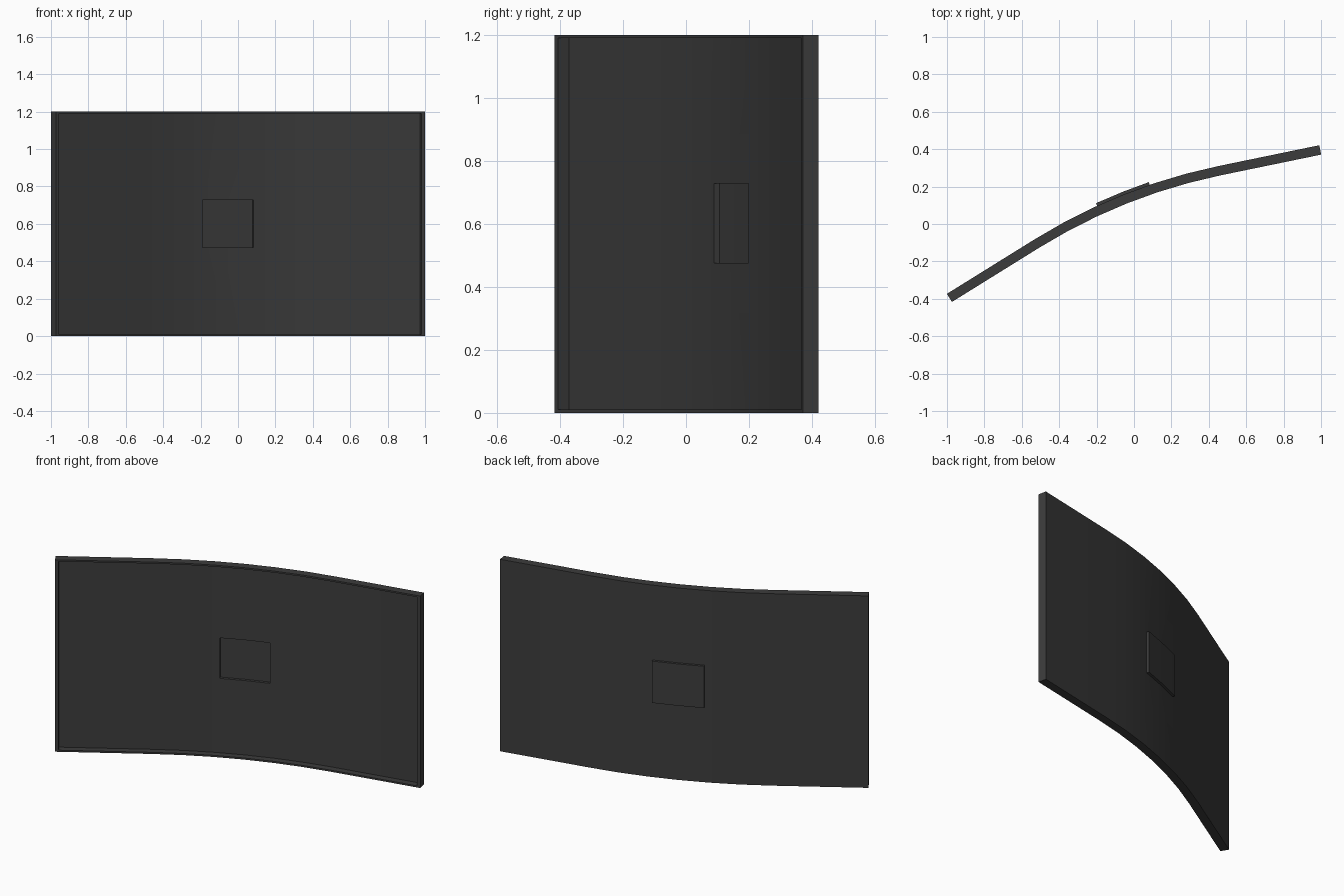
import bpy, bmesh, math

if "Cube" in bpy.data.objects:
    bpy.data.objects.remove(bpy.data.objects["Cube"])

# Curved-screen shell: arc in the middle, straight wings
TILT = math.radians(21.75)      # turn of the whole panel about z
BEND = math.radians(10.1)       # half angle of the arc
R = 3.02                        # arc radius
A = R * BEND                    # half arc length
E = 1.083                       # half length of the panel
APEX = (-0.058, 0.157)          # middle of the back face
H, T, WALL, RIM = 1.2, 0.051, 0.010, 0.02
NODES = [A * (i / 3 - 1) for i in range(7)]


def spot(t, depth):
    """World x, y at arc length t, depth measured forward from the back face."""
    a = max(-BEND, min(BEND, t / R))
    extra = t - a * R
    u = R * math.sin(a) + extra * math.cos(a)
    s = R * (math.cos(a) - 1) - extra * math.sin(a)
    u -= depth * math.sin(a)
    s -= depth * math.cos(a)
    return (APEX[0] + u * math.cos(TILT) - s * math.sin(TILT),
            APEX[1] + u * math.sin(TILT) + s * math.cos(TILT))


def slab(name, half, z0, z1, d0, d1):
    """Bent block following the panel curve."""
    ts = [-half] + [t for t in NODES if abs(t) < half - 1e-4] + [half]
    bm = bmesh.new()
    rings = [[bm.verts.new((*spot(t, d), z))
              for d, z in ((d0, z0), (d1, z0), (d1, z1), (d0, z1))] for t in ts]
    for a, b in zip(rings, rings[1:]):
        for i in range(4):
            j = (i + 1) % 4
            bm.faces.new((a[i], a[j], b[j], b[i]))
    bm.faces.new(rings[0])
    bm.faces.new(rings[-1])
    bmesh.ops.recalc_face_normals(bm, faces=bm.faces)
    mesh = bpy.data.meshes.new(name)
    bm.to_mesh(mesh)
    bm.free()
    ob = bpy.data.objects.new(name, mesh)
    bpy.context.collection.objects.link(ob)
    return ob


def combine(target, other, operation):
    mod = target.modifiers.new(operation.lower(), 'BOOLEAN')
    mod.operation, mod.object, mod.solver = operation, other, 'EXACT'
    bpy.context.view_layer.objects.active = target
    bpy.ops.object.modifier_apply(modifier=mod.name)
    bpy.data.objects.remove(other)


# Shell, raised mount plate on the back, hollow front, pocket behind the plate
shell = slab("curved_shell", E, 0, H, 0, T)
combine(shell, slab("mount_plate", 0.151, 0.471, 0.732, -0.015, 0.005), 'UNION')
combine(shell, slab("front_hollow", E - RIM, WALL, H - WALL, WALL, T + 0.03), 'DIFFERENCE')
combine(shell, slab("plate_pocket", 0.147, 0.475, 0.728, -0.007, 0.02), 'DIFFERENCE')

# Dark plastic
mat = bpy.data.materials.new("dark_plastic")
mat.diffuse_color = (0.045, 0.045, 0.045, 1)
mat.use_nodes = True
mat.node_tree.nodes["Principled BSDF"].inputs["Base Color"].default_value = mat.diffuse_color
shell.data.materials.clear()
shell.data.materials.append(mat)

bpy.ops.object.select_all(action='DESELECT')
shell.select_set(True)
bpy.context.view_layer.objects.active = shell
bpy.ops.object.shade_smooth_by_angle(angle=math.radians(30))
